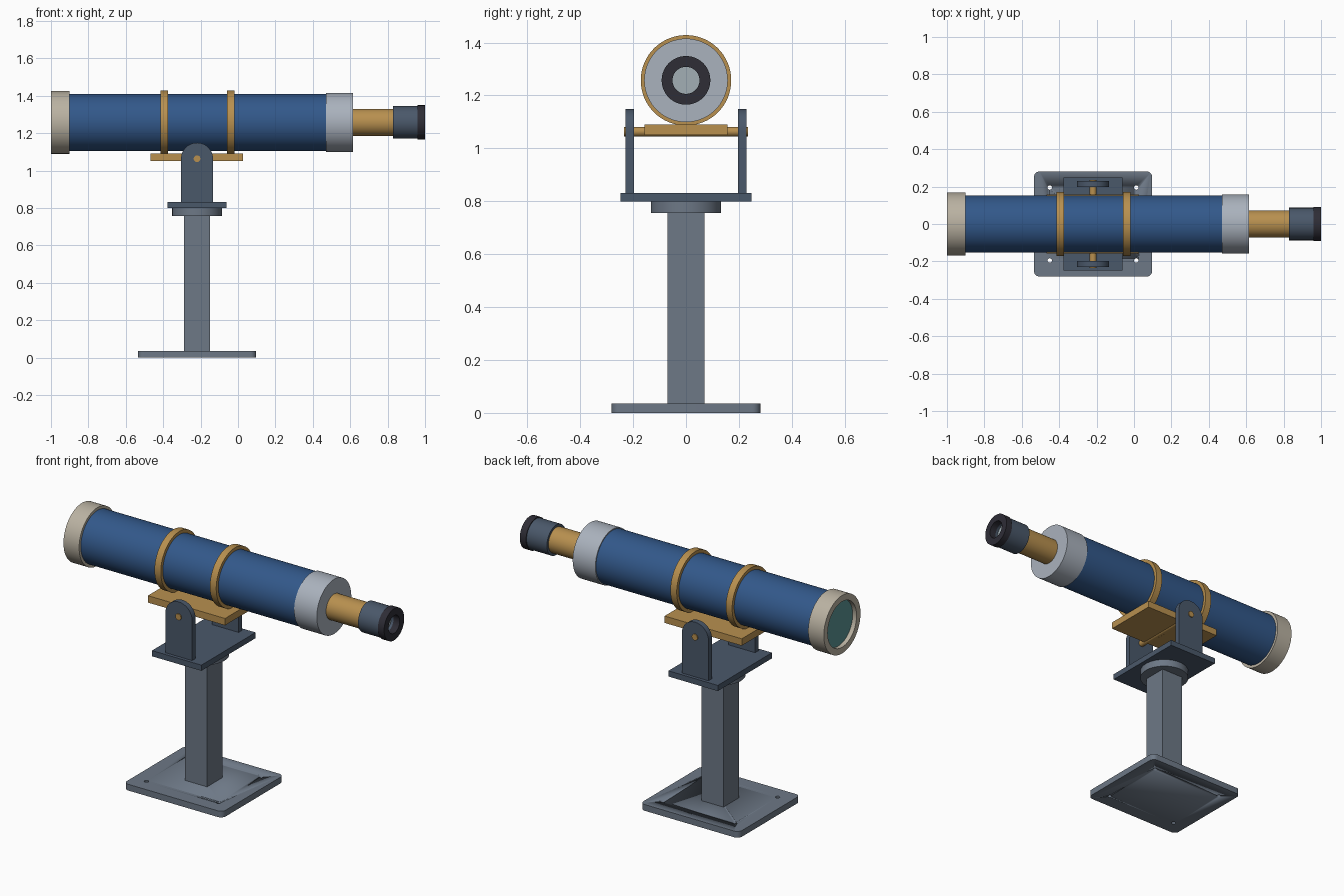
import bpy, bmesh, math
from mathutils import Matrix, Vector

if "Cube" in bpy.data.objects:
    bpy.data.objects.remove(bpy.data.objects["Cube"], do_unlink=True)

AXIS_Z = 1.257   # height of the optical axis
POST_X = -0.219  # centre of the stand
PIVOT_Z = 1.063  # height of the tilt pin


def material(name, hex_colour):
    channels = [int(hex_colour[i:i + 2], 16) / 255 for i in (0, 2, 4)]
    colour = [c / 12.92 if c <= 0.04 else ((c + 0.055) / 1.055) ** 2.4 for c in channels] + [1]
    mat = bpy.data.materials.new(name)
    mat.use_nodes = True
    mat.diffuse_color = colour
    mat.node_tree.nodes["Principled BSDF"].inputs["Base Color"].default_value = colour
    return mat


blue = material("blue enamel", "32588a")
cream = material("cream hood", "bab2a2")
silver = material("silver", "aab2bd")
brass = material("brass", "b8904f")
slate = material("slate", "4a586a")
steel = material("grey steel", "6d7886")
rubber = material("black rubber", "2e2d36")
glass = material("teal glass", "5a9495")
eye_glass = material("pale glass", "a2afb5")


def finish(name, bm, mat):
    bmesh.ops.recalc_face_normals(bm, faces=bm.faces)
    mesh = bpy.data.meshes.new(name)
    bm.to_mesh(mesh)
    bm.free()
    mesh.materials.append(mat)
    obj = bpy.data.objects.new(name, mesh)
    bpy.context.collection.objects.link(obj)
    bpy.ops.object.select_all(action="DESELECT")
    obj.select_set(True)
    bpy.context.view_layer.objects.active = obj
    bpy.ops.object.shade_smooth_by_angle(angle=math.radians(35))
    return obj


def box(name, mat, x, y, z, corner=0):
    """Block from (min, max) ranges, with optional rounded upright edges."""
    bm = bmesh.new()
    bmesh.ops.create_cube(bm, size=1)
    for v in bm.verts:
        v.co = Vector([lo + (c + 0.5) * (hi - lo) for c, (lo, hi) in zip(v.co, (x, y, z))])
    if corner:
        upright = [e for e in bm.edges if abs(e.verts[0].co.z - e.verts[1].co.z) > 0.001]
        bmesh.ops.bevel(bm, geom=upright, offset=corner, segments=6, profile=0.5, affect="EDGES")
    return finish(name, bm, mat)


def cylinder(name, mat, centre, radius, length, axis="Z", sides=64):
    turn = {"X": Matrix.Rotation(math.pi / 2, 4, "Y"),
            "Y": Matrix.Rotation(math.pi / 2, 4, "X"), "Z": Matrix()}[axis]
    bm = bmesh.new()
    bmesh.ops.create_cone(bm, cap_ends=True, segments=sides, radius1=radius, radius2=radius,
                          depth=length, matrix=Matrix.Translation(centre) @ turn)
    return finish(name, bm, mat)


def barrel(name, mat, x0, x1, radius):
    return cylinder(name, mat, ((x0 + x1) / 2, 0, AXIS_Z), radius, x1 - x0, "X")


def sleeve(name, mat, x0, x1, outer, inner):
    """Hollow ring around the optical axis."""
    bm = bmesh.new()
    points = [(x0, inner), (x0, outer), (x1, outer), (x1, inner)]
    verts = [bm.verts.new((x, 0, AXIS_Z + r)) for x, r in points]
    edges = [bm.edges.new((verts[i], verts[(i + 1) % 4])) for i in range(4)]
    bmesh.ops.spin(bm, geom=verts + edges, cent=(0, 0, AXIS_Z), axis=(1, 0, 0),
                   angle=math.tau, steps=64)
    bmesh.ops.remove_doubles(bm, verts=bm.verts, dist=0.0001)
    return finish(name, bm, mat)


# Optical tube
barrel("main_tube", blue, -0.95, 0.48, 0.152)
sleeve("lens_hood", cream, -1.0, -0.9, 0.168, 0.132)
barrel("objective_lens", glass, -0.975, -0.94, 0.134)
barrel("rear_collar", silver, 0.47, 0.615, 0.158)
for name, x in (("front_ring", -0.395), ("rear_ring", -0.04)):
    sleeve(name, brass, x - 0.02, x + 0.02, 0.171, 0.15)

# Focuser and eyepiece
barrel("draw_tube", brass, 0.6, 0.84, 0.073)
sleeve("eyepiece", slate, 0.83, 0.96, 0.087, 0.051)
sleeve("eyecup", rubber, 0.96, 1.0, 0.092, 0.051)
barrel("eye_lens", eye_glass, 0.93, 0.945, 0.052)

# Saddle and tilt pin
box("saddle_plate", brass, (-0.467, 0.027), (-0.157, 0.157), (1.051, 1.091))
cylinder("tilt_pin", brass, (POST_X, 0, PIVOT_Z), 0.018, 0.47, "Y", 32)

# Fork arms with rounded tops
for name, side in (("left_fork_arm", 1), ("right_fork_arm", -1)):
    bm = bmesh.new()
    half = 0.0855
    outline = [(-half, 0.83), (half, 0.83)]
    outline += [(half * math.cos(math.pi * i / 24), PIVOT_Z + half * math.sin(math.pi * i / 24))
                for i in range(25)]
    face = bm.faces.new([bm.verts.new((POST_X + x, side * 0.197, z)) for x, z in outline])
    grown = bmesh.ops.extrude_face_region(bm, geom=[face])["geom"]
    bmesh.ops.translate(bm, vec=(0, side * 0.032, 0),
                        verts=[g for g in grown if isinstance(g, bmesh.types.BMVert)])
    finish(name, bm, slate).location.y = 0
box("fork_base", slate, (POST_X - 0.158, POST_X + 0.158), (-0.248, 0.248), (0.799, 0.832))

# Stand
cylinder("pan_disc", steel, (POST_X, 0, 0.778), 0.133, 0.043)
box("pillar", steel, (POST_X - 0.07, POST_X + 0.07), (-0.07, 0.07), (0.036, 0.757))
foot = box("foot_plate", steel, (POST_X - 0.316, POST_X + 0.316), (-0.281, 0.281),
           (0, 0.036), corner=0.03)

# Bolt holes through the foot plate
for i, (sx, sy) in enumerate(((-1, -1), (-1, 1), (1, -1), (1, 1))):
    hole = cylinder("bolt_hole_cutter_%d" % i, steel,
                    (POST_X + sx * 0.231, sy * 0.195, 0.018), 0.012, 0.1, sides=24)
    cut = foot.modifiers.new("bolt_hole", "BOOLEAN")
    cut.operation = "DIFFERENCE"
    cut.solver = "EXACT"
    cut.object = hole
    hole.hide_render = True
    hole.hide_set(True)
